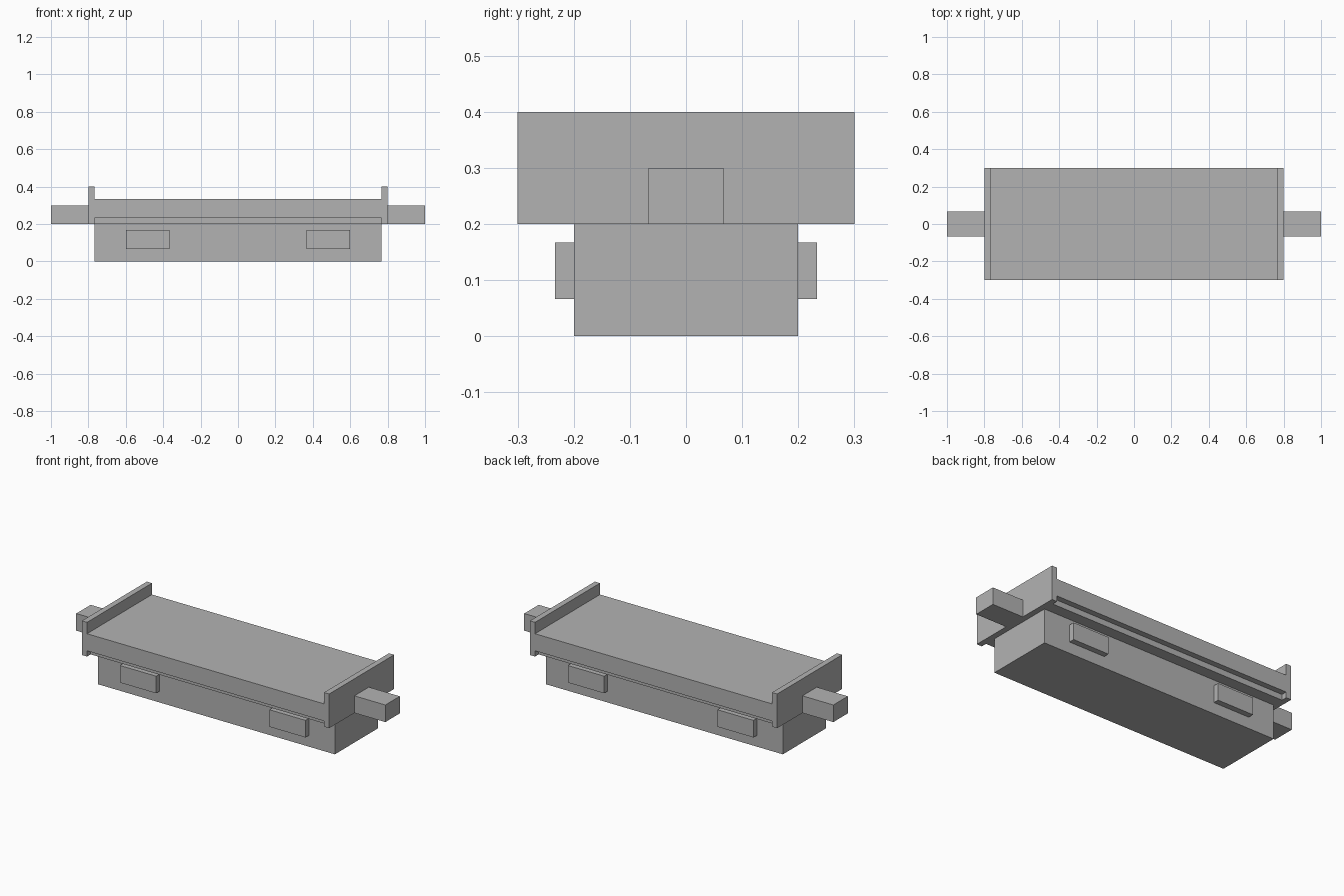
import bpy
import bmesh
from mathutils import Matrix, Vector

cube = bpy.data.objects.get("Cube")
if cube:
    bpy.data.objects.remove(cube, do_unlink=True)

U = 1 / 30  # building module

# Single grey finish
grey = bpy.data.materials.new("plain grey")
grey.use_nodes = True
colour = (0.45, 0.45, 0.45, 1)
grey.diffuse_color = colour
grey.node_tree.nodes["Principled BSDF"].inputs["Base Color"].default_value = colour


def box(name, low, high):
    """Box between two corners given in modules."""
    low, high = Vector(low) * U, Vector(high) * U
    bm = bmesh.new()
    bmesh.ops.create_cube(bm, size=1, matrix=Matrix.Diagonal((*(high - low), 1)))
    mesh = bpy.data.meshes.new(name)
    bm.to_mesh(mesh)
    bm.free()
    mesh.materials.append(grey)
    obj = bpy.data.objects.new(name, mesh)
    obj.location = (low + high) / 2
    bpy.context.collection.objects.link(obj)
    return obj


# Body: lower chassis, recessed step, overhanging deck
box("chassis", (-23, -6, 0), (23, 6, 6))
box("deck_step", (-23, -8, 6), (23, 8, 7))
box("deck", (-23, -9, 7), (23, 9, 10))

# Ends: upright plates with couplers
for side, s in (("left", 1), ("right", -1)):
    def span(a, b):
        return sorted((a * s, b * s))

    x0, x1 = span(23, 24)
    box(f"end_plate_{side}", (x0, -9, 6), (x1, 9, 12))
    x0, x1 = span(24, 30)
    box(f"coupler_{side}", (x0, -2, 6), (x1, 2, 9))

    # Raised blocks on both long sides of the chassis
    x0, x1 = span(11, 18)
    box(f"front_side_block_{side}", (x0, -7, 2), (x1, -6, 5))
    box(f"back_side_block_{side}", (x0, 6, 2), (x1, 7, 5))
